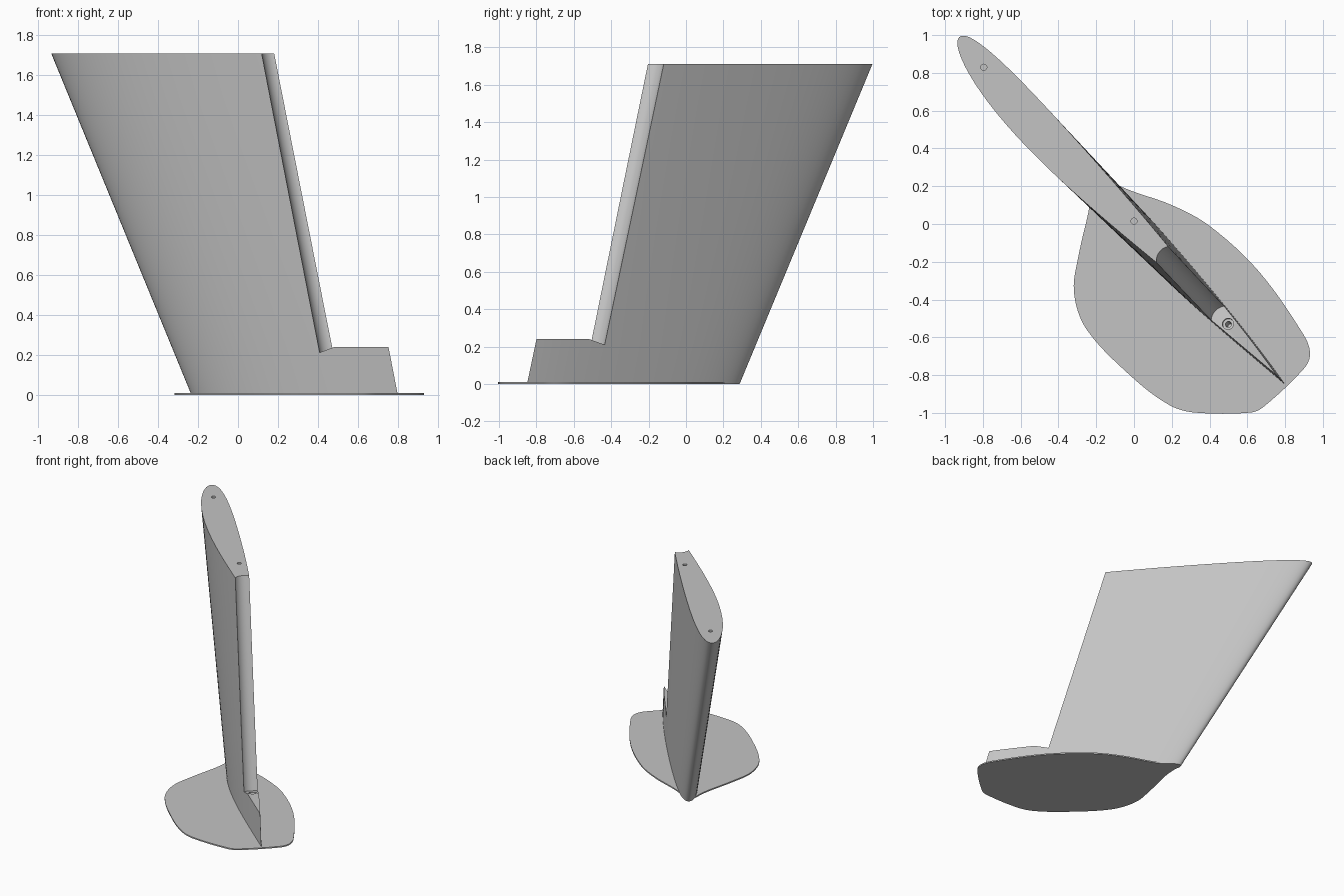
import bpy, bmesh, math
from mathutils import Vector

if "Cube" in bpy.data.objects:
    bpy.data.objects.remove(bpy.data.objects["Cube"])

grey = bpy.data.materials.new("plain grey")
grey.use_nodes = True
grey.diffuse_color = (0.55, 0.55, 0.55, 1)
grey.node_tree.nodes["Principled BSDF"].inputs["Base Color"].default_value = (0.55, 0.55, 0.55, 1)

HEIGHT = 1.71
RAKE = Vector((-0.194, 0.211, 1))      # slope of the hinge and trailing edge


def loft(name, bottom, top, rows=1):
    """Closed solid ruled between two rings of equal length."""
    bm = bmesh.new()
    rings = [[bm.verts.new(a.lerp(b, r / rows)) for a, b in zip(bottom, top)]
             for r in range(rows + 1)]
    n = len(bottom)
    for lo, hi in zip(rings, rings[1:]):
        for i in range(n):
            j = (i + 1) % n
            bm.faces.new((lo[i], lo[j], hi[j], hi[i]))
    bm.faces.new(rings[0][::-1])
    bm.faces.new(rings[-1])
    bmesh.ops.recalc_face_normals(bm, faces=bm.faces)
    mesh = bpy.data.meshes.new(name)
    bm.to_mesh(mesh)
    bm.free()
    obj = bpy.data.objects.new(name, mesh)
    bpy.context.collection.objects.link(obj)
    mesh.materials.append(grey)
    return obj


def activate(obj):
    bpy.ops.object.select_all(action='DESELECT')
    obj.select_set(True)
    bpy.context.view_layer.objects.active = obj


def cut(target, cutter):
    cutter.hide_render = True
    mod = target.modifiers.new("cut", 'BOOLEAN')
    mod.operation = 'DIFFERENCE'
    mod.solver = 'EXACT'
    mod.object = cutter
    activate(target)
    bpy.ops.object.modifier_apply(modifier=mod.name)
    bpy.data.objects.remove(cutter)


def rod(name, start, direction, radius, length, sides=48):
    """Cylinder from a start point along a direction."""
    d = Vector(direction).normalized()
    u = d.cross(Vector((1, 1, 0))).normalized()
    v = d.cross(u)
    ring = [start + radius * (math.cos(a) * u + math.sin(a) * v)
            for a in (2 * math.pi * k / sides for k in range(sides))]
    return loft(name, ring, [p + d * length for p in ring])


def foil(nose, tail, z, steps=36):
    """Lightly cambered foil section with a sharp tail."""
    chord = tail - nose
    side = Vector((-chord.y, chord.x))
    def point(t, sign):
        thick = 0.54 * (0.2969 * math.sqrt(t) - 0.126 * t - 0.3516 * t**2
                        + 0.2843 * t**3 - 0.1036 * t**4)
        camber = -0.1 * t * (1 - t)**2
        p = nose + chord * t + side * (camber + sign * thick)
        return Vector((p.x, p.y, z))
    ts = [(1 - math.cos(math.pi * k / steps)) / 2 for k in range(steps + 1)]
    return [point(t, 1) for t in ts] + [point(t, -1) for t in ts[-2:0:-1]]


# Raked fin
base_nose, base_tail = Vector((-0.225, 0.282)), Vector((0.8, -0.85))
top_nose, top_tail = Vector((-0.925, 0.99)), base_tail + RAKE.xy * HEIGHT
fin = loft("fin", foil(base_nose, base_tail, 0), foil(top_nose, top_tail, HEIGHT), 8)

# Notch behind the hinge line, leaving a low heel
hinge = Vector((0.487, -0.512, 0.228))
aft = Vector((0.67, -0.74, 0))
across = Vector((0.74, 0.67, 0))


def notch_ring(z):
    p = hinge + RAKE * (z - hinge.z)
    return [p - across * 0.4, p - across * 0.4 + aft, p + across * 0.4 + aft, p + across * 0.4]


cut(fin, loft("notch_cutter", notch_ring(0.24), notch_ring(2)))

# Round hinge channel with a tilted seat at its foot
cut(fin, rod("channel_cutter", hinge, RAKE, 0.08, 2, 64))

# Stepped pivot socket in the seat
socket = Vector((0.497, -0.528, 0.235))
cut(fin, rod("socket_cutter", socket - RAKE * 0.015, RAKE, 0.03, 0.1))
cut(fin, rod("pin_hole_cutter", socket - RAKE * 0.08, RAKE, 0.016, 0.15))

# Two pin holes in the top
for x, y in ((-0.795, 0.83), (0, 0.015)):
    cut(fin, rod("top_hole_cutter", Vector((x, y, HEIGHT - 0.06)), (0, 0, 1), 0.016, 0.1, 24))

# Thin leaf-shaped base plate
outline = [Vector(p) for p in (
    (-0.225, 0.285), (-0.235, 0.1), (-0.29, -0.15), (-0.318, -0.36), (-0.25, -0.56),
    (0, -0.82), (0.19, -0.96), (0.32, -0.998), (0.62, -0.998), (0.69, -0.965),
    (0.9, -0.765), (0.932, -0.69), (0.9, -0.59), (0.66, -0.25), (0.4, -0.01),
    (0.2, 0.1), (-0.05, 0.19))]


def smooth_loop(pts, sub=6):
    out, n = [], len(pts)
    for i in range(n):
        a, b, c, d = (pts[(i + k) % n] for k in (-1, 0, 1, 2))
        # keep the point at the nose sharp
        a = b if i == 0 else a
        d = c if i == n - 1 else d
        reach = (c - b).length / 3
        m0 = (c - a).normalized() * reach
        m1 = (d - b).normalized() * reach
        for s in range(sub):
            t = s / sub
            out.append(b * (1 - t)**3 + (b + m0) * 3 * t * (1 - t)**2
                       + (c - m1) * 3 * t * t * (1 - t) + c * t**3)
    return out


leaf = smooth_loop(outline)
plate = loft("base_plate", [p.to_3d() for p in leaf],
             [p.to_3d() + Vector((0, 0, 0.01)) for p in leaf])

for obj in (fin, plate):
    activate(obj)
    bpy.ops.object.shade_smooth_by_angle(angle=math.radians(30))
